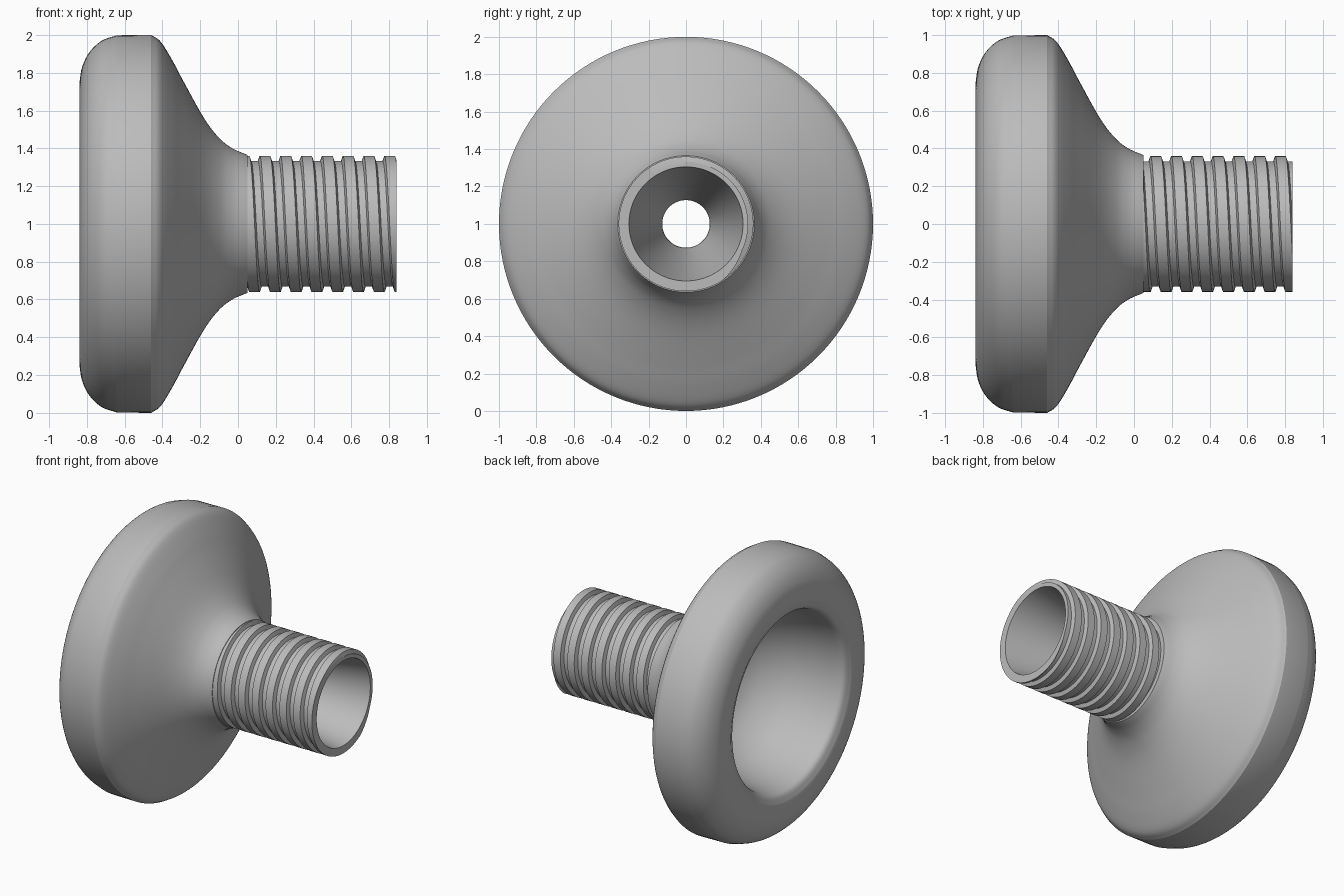
import bpy, bmesh, math
from mathutils import Vector

if "Cube" in bpy.data.objects:
    bpy.data.objects.remove(bpy.data.objects["Cube"])

COLUMNS = 128
PITCH, CREST, ROOT = 0.11, 0.36, 0.332
START, END = 0.05, 0.84


def spline(points, steps=6):
    """Smooth curve through (x, radius) points."""
    p = [Vector(q) for q in points]
    p = [p[0] * 2 - p[1]] + p + [p[-1] * 2 - p[-2]]
    out = []
    for a, b, c, d in zip(p, p[1:], p[2:], p[3:]):
        for i in range(steps):
            t = i / steps
            out.append((b * 2 + (c - a) * t + (a * 2 - b * 5 + c * 4 - d) * t**2
                        + (b * 3 - a - c * 3 + d) * t**3) / 2)
    return out + [p[-2]]


def thread_point(row_x, angle):
    """Point on the helical thread, trimmed to the shank ends."""
    lead = PITCH * angle / math.tau
    x = min(max(row_x + lead, START), END)
    d = abs((x - lead - 0.115 + PITCH / 2) % PITCH - PITCH / 2)
    blend = min(max((0.037 - d) / 0.0095, 0), 1)
    return x, ROOT + (CREST - ROOT) * blend


# Rounded rim and flared outside of the head
head = spline([(-0.84, 0.74), (-0.825, 0.83), (-0.785, 0.91), (-0.72, 0.97), (-0.64, 0.998)])
head += spline([(-0.46, 1.0), (-0.41, 0.965), (-0.35, 0.87), (-0.286, 0.75), (-0.18, 0.56),
                (-0.1, 0.455), (-0.03, 0.4), (0.045, 0.367)])
head.append(Vector((START, 0.365)))

# Rows that follow the thread flanks
thread_rows = [0.115 + PITCH * turn + d
               for turn in range(-3, 9) for d in (-0.037, -0.0275, 0.0275, 0.037)]

# End rim, conical bore, throat and bowl-shaped cup
inside = [Vector((END, 0.305)), Vector((0.4, 0.225)), Vector((-0.06, 0.135)), Vector((-0.1, 0.127))]
inside += spline([(-0.125, 0.135), (-0.18, 0.28), (-0.27, 0.42), (-0.42, 0.53), (-0.6, 0.59),
                  (-0.74, 0.615), (-0.81, 0.635), (-0.84, 0.69)])

# Sweep every row around the x axis
bm = bmesh.new()
grid = []
for i in range(COLUMNS + 1):
    angle = math.tau * i / COLUMNS
    section = [tuple(p) for p in head]
    section += [thread_point(x, angle) for x in thread_rows]
    section += [tuple(p) for p in inside]
    grid.append([bm.verts.new((x, r * math.cos(angle), 1 + r * math.sin(angle)))
                 for x, r in section])
for a, b in zip(grid, grid[1:]):
    for j in range(len(a)):
        k = (j + 1) % len(a)
        bm.faces.new((a[j], a[k], b[k], b[j]))
bmesh.ops.remove_doubles(bm, verts=bm.verts, dist=0.00002)
bmesh.ops.recalc_face_normals(bm, faces=bm.faces)

mesh = bpy.data.meshes.new("threaded_mouthpiece")
bm.to_mesh(mesh)
bm.free()
mouthpiece = bpy.data.objects.new("threaded_mouthpiece", mesh)
bpy.context.collection.objects.link(mouthpiece)

# Plain grey finish
grey = bpy.data.materials.new("grey")
grey.use_nodes = True
grey.diffuse_color = (0.5, 0.5, 0.5, 1)
grey.node_tree.nodes["Principled BSDF"].inputs["Base Color"].default_value = (0.5, 0.5, 0.5, 1)
mesh.materials.append(grey)

bpy.ops.object.select_all(action="DESELECT")
mouthpiece.select_set(True)
bpy.context.view_layer.objects.active = mouthpiece
bpy.ops.object.shade_smooth_by_angle(angle=math.radians(30))
